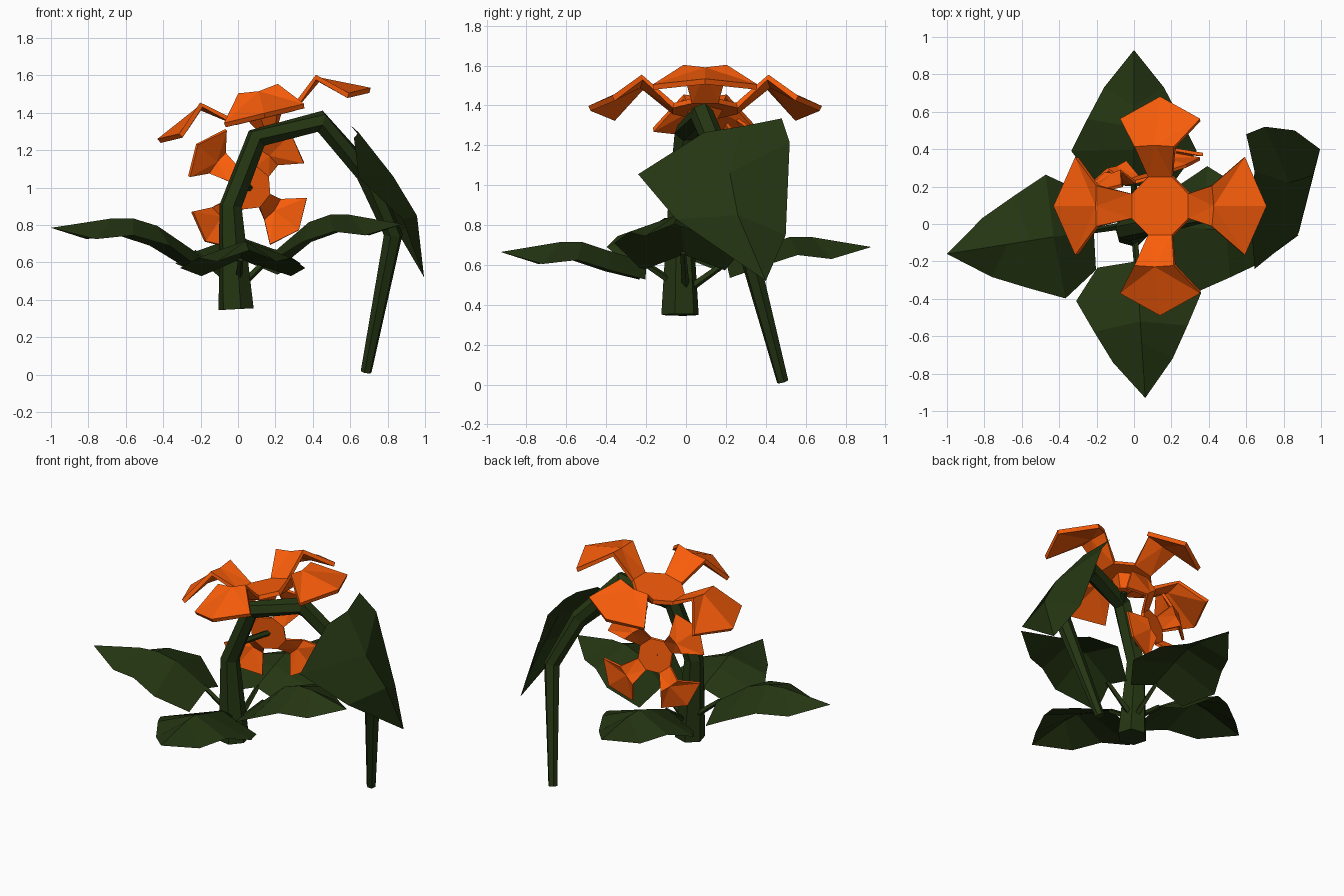
import bpy, bmesh, math
from mathutils import Vector

if "Cube" in bpy.data.objects:
    bpy.data.objects.remove(bpy.data.objects["Cube"])


def material(name, rgb):
    m = bpy.data.materials.new(name)
    m.diffuse_color = (*rgb, 1)
    m.use_nodes = True
    m.node_tree.nodes["Principled BSDF"].inputs["Base Color"].default_value = m.diffuse_color
    return m


GREEN = material("leaf_green", (0.018, 0.036, 0.006))
ORANGE = material("petal_orange", (0.95, 0.11, 0.003))


def make(name, verts, faces, mat, thick=0):
    me = bpy.data.meshes.new(name)
    me.from_pydata([tuple(v) for v in verts], [], faces)
    bm = bmesh.new()
    bm.from_mesh(me)
    bmesh.ops.recalc_face_normals(bm, faces=bm.faces)
    bm.to_mesh(me)
    bm.free()
    me.materials.append(mat)
    ob = bpy.data.objects.new(name, me)
    bpy.context.collection.objects.link(ob)
    if thick:
        s = ob.modifiers.new("thickness", 'SOLIDIFY')
        s.thickness = thick
        s.offset = 0
    return ob


def tube(name, pts, radii, sides, mat):
    pts = [Vector(p) for p in pts]
    verts, faces = [], []
    for i, (p, r) in enumerate(zip(pts, radii)):
        t = (pts[min(i + 1, len(pts) - 1)] - pts[max(i - 1, 0)]).normalized()
        a = Vector((0, 1, 0)) if abs(t.y) < 0.8 else Vector((0, 0, 1))
        a = (a - t * a.dot(t)).normalized()
        b = t.cross(a)
        for k in range(sides):
            w = 2 * math.pi * k / sides + math.radians(15)
            verts.append(p + r * (a * math.cos(w) + b * math.sin(w)))
    for i in range(len(pts) - 1):
        for k in range(sides):
            n = (k + 1) % sides
            faces.append((i * sides + k, i * sides + n,
                          (i + 1) * sides + n, (i + 1) * sides + k))
    faces.append(tuple(range(sides)))
    faces.append(tuple(range(len(verts) - sides, len(verts))))
    return make(name, verts, faces, mat)


def blade(name, mid, left, right):
    # midrib points end in the tip; both edges have one point fewer
    n = len(left)
    verts = list(mid) + list(left) + list(right)
    faces = []
    for s in (n + 1, 2 * n + 1):
        for i in range(n - 1):
            faces.append((i, s + i, s + i + 1, i + 1))
        faces.append((n - 1, s + n - 1, n))
    return make(name, verts, faces, GREEN)


# Arched main stem that droops to the ground
tube("main_stem",
     [(-0.01, -0.03, 0.35), (-0.04, -0.03, 0.90), (0.10, 0.0, 1.265),
      (0.44, 0.08, 1.355), (0.68, 0.20, 1.08), (0.83, 0.29, 0.75), (0.685, 0.485, 0.015)],
     [0.097, 0.062, 0.06, 0.06, 0.055, 0.052, 0.03], 6, GREEN)

# Four spreading lower leaves with thin stalks
MID = [(.20, .62), (.40, .685), (.52, .725), (.63, .725), (.93, .675)]
EDGE = [(.22, .21, .53), (.39, .335, .58), (.56, .25, .635), (.73, .16, .615)]
for name, tip, lift in [("left", (-1.0, -0.16), 0.11), ("right", (0.88, -0.06), 0.13),
                        ("front", (0.06, -0.93), -0.01), ("back", (0.0, 0.93), 0.015)]:
    d = Vector((tip[0], tip[1], 0))
    k = d.length / 0.93
    d.normalize()
    side = Vector((-d.y, d.x, 0))

    def at(u, v, z):
        rise = lift * min(1, 0.25 + (u - 0.2) / 0.25)
        return d * u * k + side * v + Vector((0, 0, z + rise))

    left = [at(u, v, z) for u, v, z in EDGE]
    right = [at(u, -v, z) for u, v, z in EDGE]
    if name == "front":
        left[0] += side * 0.06
    if name == "right":
        right[0] -= d * 0.07
    blade(name + "_leaf", [at(u, 0, z) for u, z in MID], left, right)
    tube(name + "_leaf_stalk", [d * 0.03 + Vector((0, 0, 0.49)), at(.22, 0, .62)],
         [0.02, 0.015], 4, GREEN)

# Large drooping leaf hanging off the arch
blade("drooping_leaf",
      [(.645, .28, 1.295), (.83, .22, 1.06), (.957, .26, .85), (.995, .40, .52)],
      [(.60, .48, 1.335), (.70, .52, 1.215), (.86, .50, .75)],
      [(.62, .09, 1.265), (.645, -.24, 1.055), (.88, -.05, .83)])


# Flowers: octagonal centre with four bent petals and a stalk
def flower(name, centre, normal, size, turn, disc, widths, fold, root, neck=0):
    z = Vector(normal).normalized()
    x = Vector((1, 0, 0))
    x = (x - z * x.dot(z)).normalized()
    y = z.cross(x)
    c = Vector(centre)

    def place(u, v, h, a):
        ca, sa = math.cos(a), math.sin(a)
        return c + size * (x * (u * ca - v * sa) + y * (u * sa + v * ca) + z * h)

    verts = [place(disc, 0, 0, turn + math.radians(22.5 + 45 * k)) for k in range(8)]
    faces = [tuple(range(8))]
    for q in range(4):
        a = turn + q * math.pi / 2
        b = len(verts)
        w = widths[q % 2]
        verts += [place(u, v, h, a) for u, v, h in
                  [(.315, -.11, .135), (.325, 0, .12), (.315, .11, .135),
                   (.46, -w, fold), (.58, 0, fold), (.46, w, fold)]]
        r, l = (2 * q - 1) % 8, (2 * q) % 8
        faces += [(r, b, b + 1), (r, b + 1, l), (l, b + 1, b + 2),
                  (b, b + 3, b + 1), (b + 1, b + 3, b + 4),
                  (b + 1, b + 4, b + 5), (b + 1, b + 5, b + 2)]
    make(name, verts, faces, ORANGE, 0.028 * size)
    end = c - z * neck
    if neck:
        tube(name + "_neck", [c, end], [neck, 0.4 * neck], 6, ORANGE)
    tube(name + "_stalk", [root, end], [0.022, 0.02], 5, GREEN)


flower("top_flower", (0.142, 0.096, 1.385), (-0.24, 0, 1), 1.0, 0, 0.172,
       (0.26, 0.218), 0.0, (0.09, 0.0, 1.24), 0.1)
flower("back_flower", (0.06, 0.25, 1.0), (-0.3, 1, 0.1), 0.64,
       math.radians(40), 0.185, (0.25, 0.25), 0.035, (-0.02, -0.02, 1.0))
